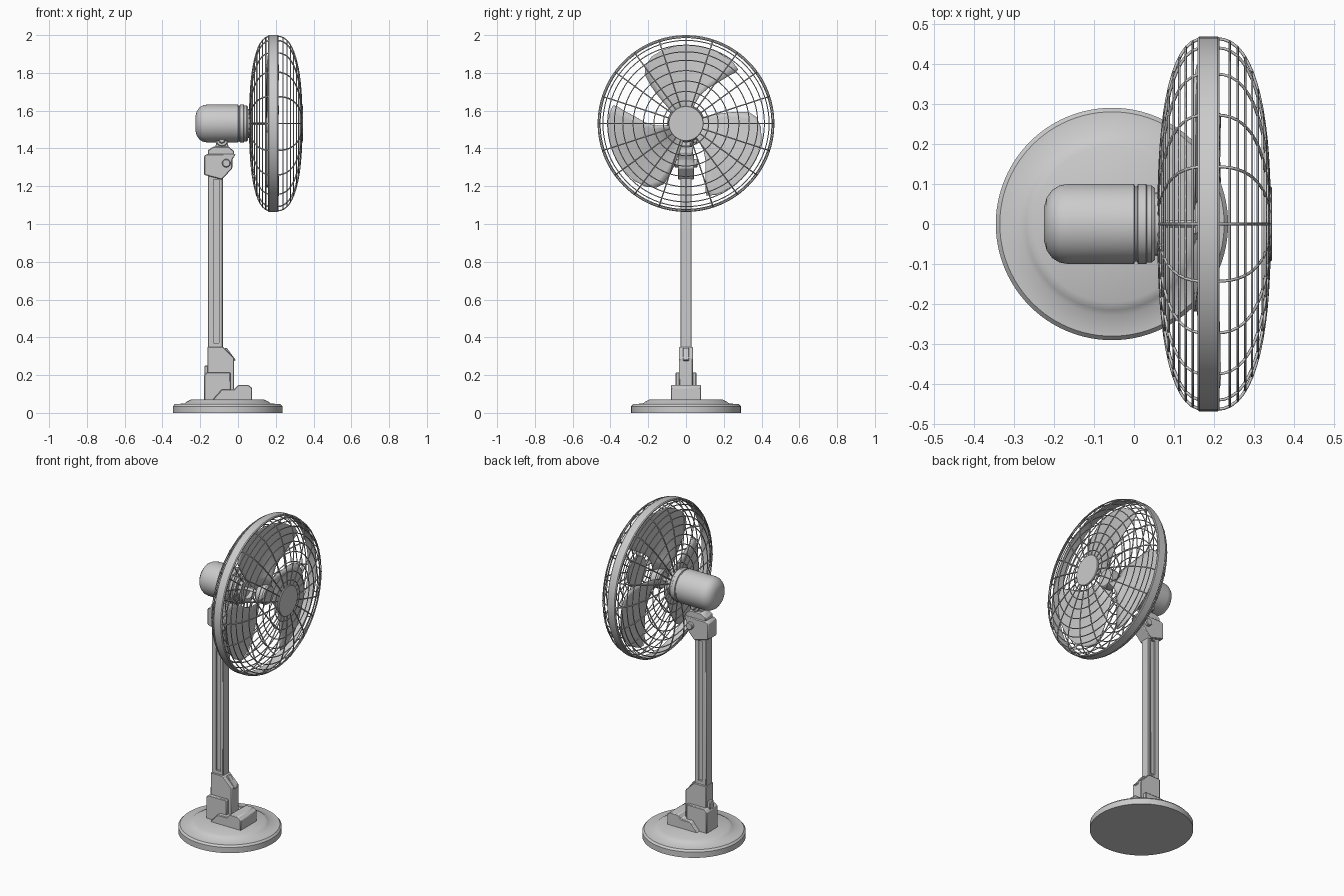
import bpy, bmesh
from math import sin, cos, pi, radians
from mathutils import Matrix

if "Cube" in bpy.data.objects:
    bpy.data.objects.remove(bpy.data.objects["Cube"])

CZ = 1.532   # height of the fan axis


def finish(name, bm, bevel=0.0, angle=35):
    bmesh.ops.recalc_face_normals(bm, faces=bm.faces)
    me = bpy.data.meshes.new(name)
    bm.to_mesh(me)
    bm.free()
    ob = bpy.data.objects.new(name, me)
    bpy.context.collection.objects.link(ob)
    bpy.ops.object.select_all(action='DESELECT')
    bpy.context.view_layer.objects.active = ob
    ob.select_set(True)
    bpy.ops.object.shade_smooth_by_angle(angle=radians(angle))
    if bevel:
        m = ob.modifiers.new("bevel", 'BEVEL')
        m.width, m.segments, m.limit_method = bevel, 1, 'ANGLE'
    return ob


def prism(name, pts, y0, y1, bevel=0.004):
    """Extrude an x-z outline from y0 to y1."""
    bm = bmesh.new()
    f = bm.faces.new([bm.verts.new((x, y0, z)) for x, z in pts])
    ext = bmesh.ops.extrude_face_region(bm, geom=[f])
    bmesh.ops.translate(bm, vec=(0, y1 - y0, 0),
                        verts=[v for v in ext['geom'] if isinstance(v, bmesh.types.BMVert)])
    return finish(name, bm, bevel)


def rect(x0, x1, z0, z1):
    return [(x0, z0), (x1, z0), (x1, z1), (x0, z1)]


def lathe(name, profile, center, axis='Z', seg=64, closed=False):
    """Spin (radius, height) points about an axis."""
    bm = bmesh.new()
    vs = [bm.verts.new((r, 0, h)) for r, h in profile]
    es = [bm.edges.new(p) for p in zip(vs, vs[1:])]
    if closed:
        es.append(bm.edges.new((vs[-1], vs[0])))
    bmesh.ops.spin(bm, geom=vs + es, cent=(0, 0, 0), axis=(0, 0, 1), angle=2 * pi, steps=seg)
    bmesh.ops.remove_doubles(bm, verts=bm.verts, dist=1e-5)
    turn = {'Z': Matrix(), 'X': Matrix.Rotation(pi / 2, 4, 'Y'), 'Y': Matrix.Rotation(-pi / 2, 4, 'X')}[axis]
    bm.transform(Matrix.Translation(center) @ turn)
    return finish(name, bm)


def drum(name, r, h0, h1, center, axis, b=0.004, seg=32):
    return lathe(name, [(0, h0), (r - b, h0), (r, h0 + b), (r, h1 - b), (r - b, h1), (0, h1)], center, axis, seg)


def wires(name, paths, radius):
    """Round wires along (points, cyclic) paths, turned into a mesh."""
    cu = bpy.data.curves.new(name, 'CURVE')
    cu.dimensions, cu.bevel_depth, cu.bevel_resolution = '3D', radius, 1
    for pts, cyclic in paths:
        s = cu.splines.new('POLY')
        s.points.add(len(pts) - 1)
        for p, co in zip(s.points, pts):
            p.co = (*co, 1)
        s.use_cyclic_u = cyclic
    ob = bpy.data.objects.new(name, cu)
    bpy.context.collection.objects.link(ob)
    bpy.ops.object.select_all(action='DESELECT')
    bpy.context.view_layer.objects.active = ob
    ob.select_set(True)
    bpy.ops.object.convert(target='MESH')


def polar(x, r, a):
    return (x, r * cos(a), CZ + r * sin(a))


# round stepped base
lathe("base", [(0, 0), (.29, 0), (.29, .035), (.28, .046), (.228, .05), (.215, .06), (.195, .07), (0, .07)],
      (-.055, 0, 0), seg=96)

# foot housing and lower post sleeve
prism("base_switch_housing", [(-.13, .065), (-.13, .075), (-.085, .125), (-.02, .125), (0, .148), (.055, .148),
                              (.075, .132), (.075, .065)], -.08, .08)
prism("post_socket", [(-.18, .065), (-.04, .065), (-.04, .215), (-.165, .215), (-.18, .2)], -.055, .055)
prism("lower_sleeve", [(-.162, .065), (-.02, .065), (-.02, .29), (-.08, .35), (-.162, .35)], -.036, .036)
prism("sleeve_latch", [(-.03, .27), (-.012, .28), (-.06, .345), (-.075, .34)], -.015, .015, .002)
prism("rear_catch", rect(-.178, -.155, .2, .25), -.02, .02)

# post with a long groove in each side
post = prism("post", rect(-.16, -.08, .07, 1.37), -.03, .03)
for s in (-1, 1):
    cut = prism("groove_cutter", rect(-.13, -.1, .37, 1.235), s * .03 - .012, s * .03 + .012, 0)
    cut.hide_render = True
    cut.hide_viewport = True
    cut.display_type = 'WIRE'
    m = post.modifiers.new("groove", 'BOOLEAN')
    m.object, m.operation, m.solver = cut, 'DIFFERENCE', 'EXACT'

# top collar, clamp knob and tilt joint
prism("top_collar", [(-.18, 1.26), (-.085, 1.235), (-.03, 1.295), (-.03, 1.34), (-.012, 1.37), (-.165, 1.37),
                     (-.18, 1.36)], -.043, .043)
drum("clamp_knob", .022, -.062, .062, (-.062, 0, 1.322), 'Y')
prism("tilt_saddle", [(-.16, 1.365), (-.02, 1.365), (-.02, 1.385), (-.05, 1.41), (-.13, 1.41), (-.16, 1.39)],
      -.036, .036)
prism("tilt_bracket", [(-.125, 1.39), (-.045, 1.39), (-.06, 1.45), (-.11, 1.45)], -.025, .025)
drum("tilt_knuckle", .032, -.04, .04, (-.085, 0, 1.443), 'Y')
drum("tilt_bolt", .016, -.055, .06, (-.085, 0, 1.443), 'Y')

# motor and shaft
lathe("motor_housing", [(0, -.225), (.04, -.225), (.066, -.218), (.085, -.204), (.096, -.186), (.1, -.165),
                        (.1, 0), (.094, .003), (.094, .008), (.1, .01), (.1, .03), (.096, .033), (.096, .044),
                        (.09, .052), (0, .052)], (0, 0, CZ), 'X')
lathe("guard_mount", [(.055, .05), (.078, .05), (.078, .078), (.055, .078)], (0, 0, CZ), 'X', 48, True)
drum("shaft", .009, .05, .17, (0, 0, CZ), 'X', .001, 16)
drum("blade_hub", .058, .152, .212, (0, 0, CZ), 'X', .008, 48)

# three swept, pitched blades: radius, trailing angle, leading angle
ROWS = [(.04, 145, 60), (.11, 140, 66), (.165, 137, 64), (.22, 135, 58), (.276, 133, 52), (.34, 130, 48),
        (.375, 125, 46), (.398, 117, 46), (.41, 107, 53), (.416, 95, 68)]
for k in range(3):
    bm = bmesh.new()
    grid = []
    for r, a0, a1 in ROWS:
        row = []
        for i in range(13):
            a = a0 + (a1 - a0) * i / 12
            x = .182 + .032 * sin((92 - a) / 50 * pi / 2)
            row.append(bm.verts.new(polar(x, r, radians(a + 120 * k))))
        grid.append(row)
    for p, q in zip(grid, grid[1:]):
        for i in range(12):
            bm.faces.new((p[i], p[i + 1], q[i + 1], q[i]))
    blade = finish("blade_%d" % (k + 1), bm, 0, 60)
    m = blade.modifiers.new("thickness", 'SOLIDIFY')
    m.thickness, m.offset = .006, 0

# guard rim and front cap
lathe("guard_rim", [(.458, .158), (.464, .158), (.468, .163), (.468, .209), (.464, .214), (.458, .214)],
      (0, 0, CZ), 'X', 96, True)
drum("front_cap", .093, .332, .345, (0, 0, CZ), 'X', .003, 48)


# domed wire guards: 20 spokes and concentric rings each
def dome(r, x0, depth):
    return x0 + depth * max(0, 1 - (r / .463) ** 2.5) ** .4


RINGS = (.455, .44, .415, .38, .335, .28, .225, .17, .12)
for name, x0, depth, r_in in (("front_guard", .2, .138, .085), ("rear_guard", .18, -.118, .07)):
    rings = [([polar(dome(r, x0, depth), r, 2 * pi * i / 80) for i in range(80)], True) for r in RINGS]
    wires(name + "_rings", rings, .003)
    radii = [r_in + (.463 - r_in) * sin(j / 14 * pi / 2) for j in range(15)]
    spokes = [([polar(dome(r, x0, depth), r, 2 * pi * i / 20) for r in radii], False) for i in range(20)]
    wires(name + "_spokes", spokes, .0038)
